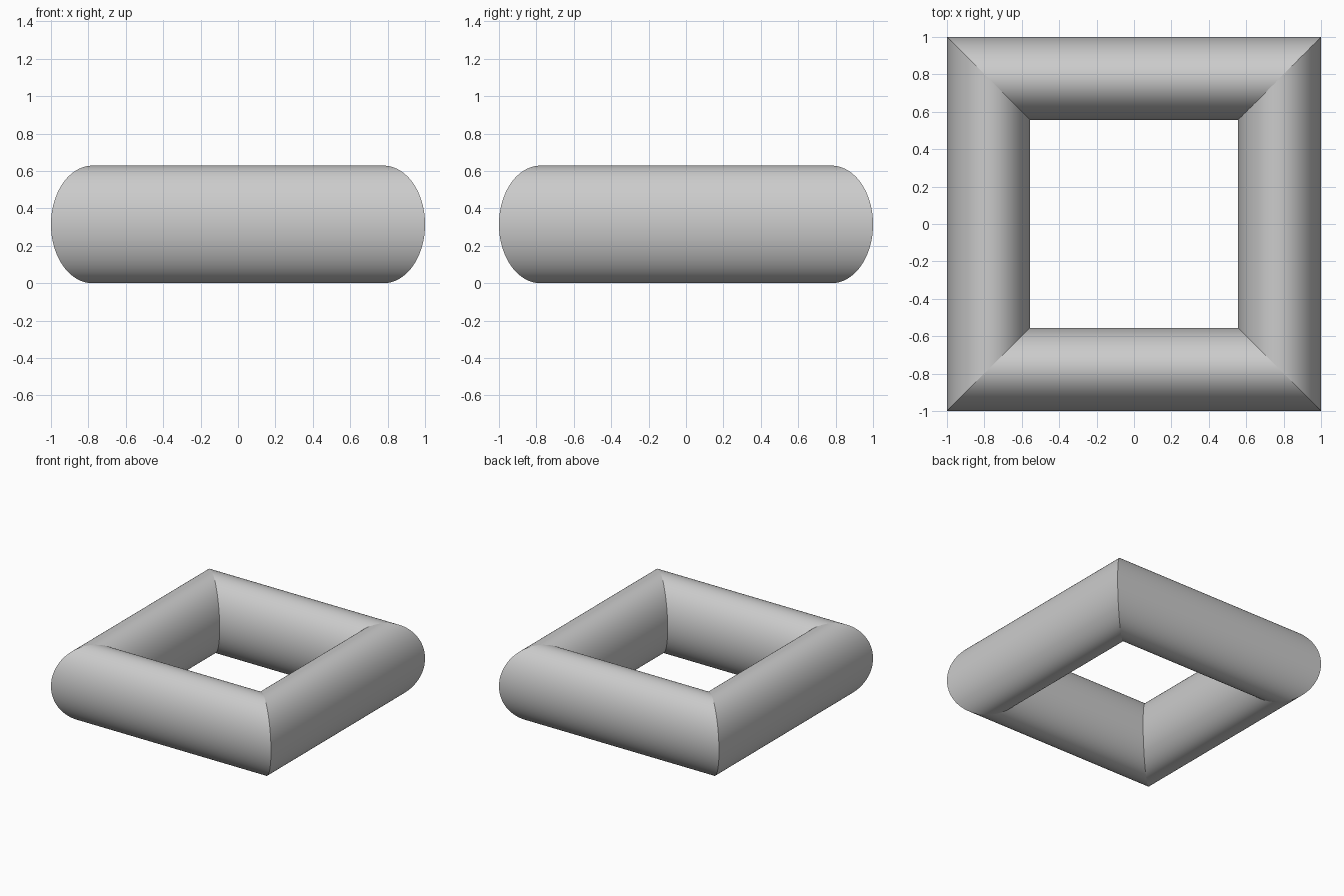
import bpy
import math

cube = bpy.data.objects.get("Cube")
if cube:
    bpy.data.objects.remove(cube, do_unlink=True)

# Plain grey finish
grey = bpy.data.materials.new("grey")
grey.use_nodes = True
colour = (0.6, 0.6, 0.6, 1.0)
grey.diffuse_color = colour
grey.node_tree.nodes["Principled BSDF"].inputs["Base Color"].default_value = colour

# Square ring: a four-sided torus whose corners sit on the diagonals
TUBE = 0.3143
RING = math.sqrt(2) - TUBE
bpy.ops.mesh.primitive_torus_add(
    major_segments=4, minor_segments=96,
    major_radius=RING, minor_radius=TUBE,
    location=(0, 0, TUBE), rotation=(0, 0, math.radians(45)))
ring = bpy.context.object
ring.name = "square_ring"
ring.data.materials.append(grey)
bpy.ops.object.transform_apply(location=False, rotation=True, scale=False)

# Round sides with crisp mitred corners
bpy.ops.object.shade_smooth_by_angle(angle=math.radians(30))
# Corner seams stay sharp even where the two sides meet almost flat
for edge in ring.data.edges:
    a, b = (ring.data.vertices[i].co for i in edge.vertices)
    if abs(abs(a.x) - abs(a.y)) < 0.001 and (a - b).length < TUBE / 4:
        edge.use_edge_sharp = True
